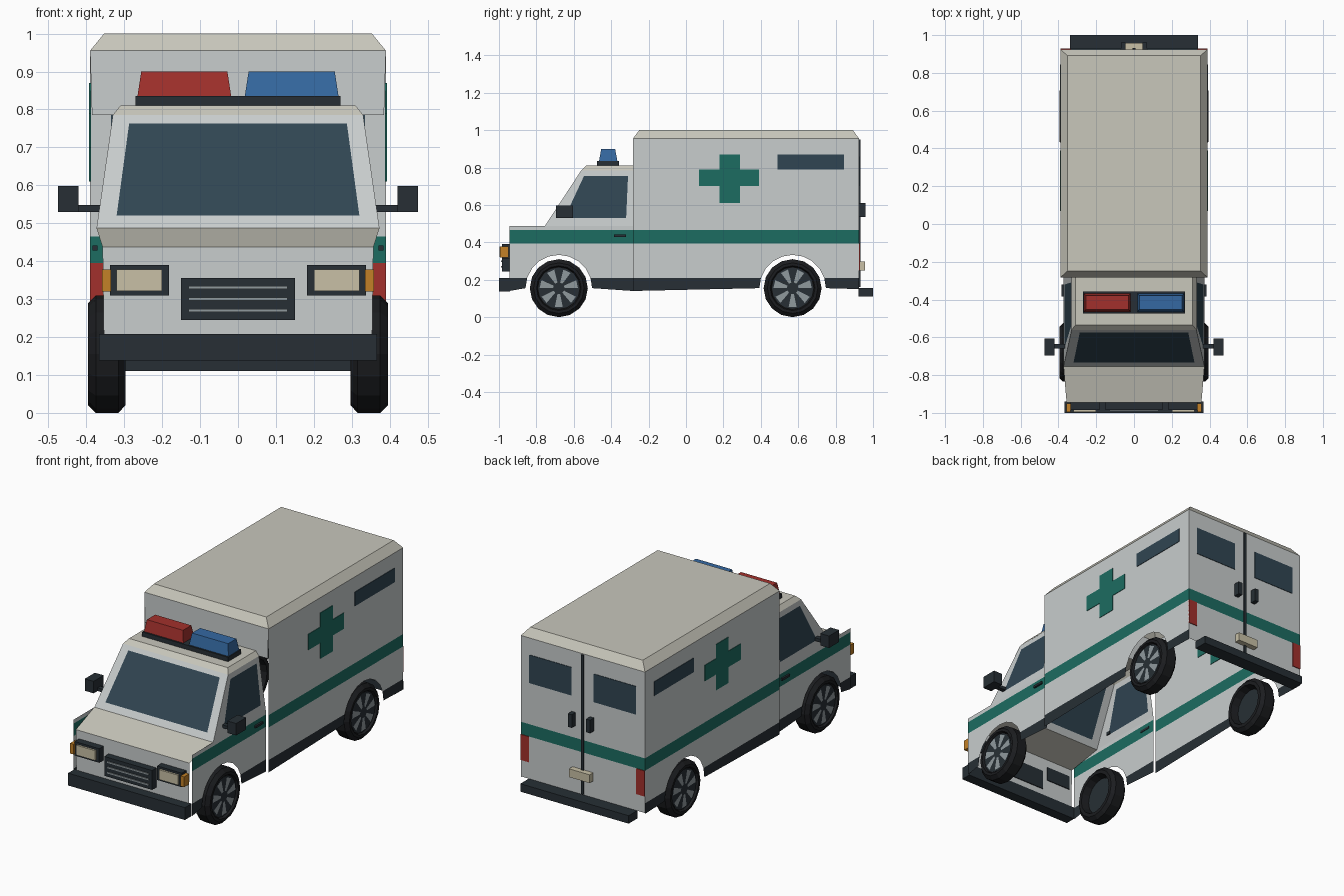
import bpy, bmesh
from math import sin, cos, pi

if "Cube" in bpy.data.objects:
    bpy.data.objects.remove(bpy.data.objects["Cube"])

def material(name, r, g, b):
    m = bpy.data.materials.new(name)
    m.diffuse_color = (r, g, b, 1)
    m.use_nodes = True
    m.node_tree.nodes["Principled BSDF"].inputs["Base Color"].default_value = m.diffuse_color
    return m

WHITE = material("white_paint", .58, .61, .61)
CREAM = material("roof_paint", .58, .57, .50)
TEAL = material("teal", .012, .15, .12)
GLASS = material("glass", .03, .06, .085)
DARK = material("dark_trim", .02, .028, .035)
TYRE = material("tyre_rubber", .011, .012, .014)
RIM = material("rim_metal", .28, .32, .34)
RED = material("red", .36, .03, .025)
BLUE = material("blue", .035, .14, .36)
AMBER = material("amber", .55, .22, .02)
LENS = material("lens", .58, .53, .38)

def mesh(name, verts, faces, mats, index=None, fix_normals=False):
    me = bpy.data.meshes.new(name)
    me.from_pydata(verts, [], faces)
    for m in mats:
        me.materials.append(m)
    if index:
        me.polygons.foreach_set("material_index", index)
    if fix_normals:
        bm = bmesh.new()
        bm.from_mesh(me)
        bmesh.ops.recalc_face_normals(bm, faces=bm.faces)
        bm.to_mesh(me)
        bm.free()
    ob = bpy.data.objects.new(name, me)
    bpy.context.collection.objects.link(ob)
    return ob

def box(name, x, y, z, mat, dx=0, dy=0, floor=True):
    """Box from (min, max) ranges; the top is drawn in by dx, dy."""
    x, y = sorted(x), sorted(y)
    v = [(x[0], y[0], z[0]), (x[1], y[0], z[0]), (x[1], y[1], z[0]), (x[0], y[1], z[0]),
         (x[0] + dx, y[0] + dy, z[1]), (x[1] - dx, y[0] + dy, z[1]),
         (x[1] - dx, y[1] - dy, z[1]), (x[0] + dx, y[1] - dy, z[1])]
    f = [(4, 5, 6, 7), (0, 1, 5, 4), (1, 2, 6, 5), (2, 3, 7, 6), (3, 0, 4, 7)]
    if floor:
        f.append((3, 2, 1, 0))
    return mesh(name, v, f, [mat])

def pane(name, outer, inner):
    """Four-sided frame with a glass face in its opening."""
    f = [(i, (i + 1) % 4, 4 + (i + 1) % 4, 4 + i) for i in range(4)] + [(4, 5, 6, 7)]
    return mesh(name, outer + inner, f, [WHITE, GLASS], [0, 0, 0, 0, 1])

def panel(name, pts, place, out, skirt=True):
    """Flat body panel from a 2D outline, cut into coloured bands by height."""
    bm = bmesh.new()
    face = bm.faces.new([bm.verts.new(place(*p)) for p in pts])
    face.normal_update()
    if face.normal.dot(out) < 0:
        face.normal_flip()
    bmesh.ops.triangulate(bm, faces=bm.faces[:])
    for z in (.21, .395, .465):
        bmesh.ops.bisect_plane(bm, geom=bm.verts[:] + bm.edges[:] + bm.faces[:],
                               plane_co=(0, 0, z), plane_no=(0, 0, 1))
    for f in bm.faces:
        z = f.calc_center_median().z
        f.material_index = 1 if .395 < z < .465 else 2 if skirt and z < .21 else 0
    bmesh.ops.dissolve_limit(bm, angle_limit=.01, verts=bm.verts[:], edges=bm.edges[:],
                             delimit={'MATERIAL'})
    ob = mesh(name, [], [], [WHITE, TEAL, DARK])
    bm.to_mesh(ob.data)
    bm.free()

def lathe(name, profile, centre, s, mat, n=16):
    """Spin (x, radius) points round the axle."""
    v = [(s * x, centre[0] + r * sin(2 * pi * i / n), centre[1] - r * cos(2 * pi * i / n))
         for x, r in profile for i in range(n)]
    f = [(k * n + i, k * n + (i + 1) % n, (k + 1) * n + (i + 1) % n, (k + 1) * n + i)
         for k in range(len(profile) - 1) for i in range(n)]
    f += [tuple(range(n)), tuple(range(len(v) - n, len(v)))]
    return mesh(name, v, f, [mat], fix_normals=True)

def arch(cy, start, end, n=10):
    a = [start + (end - start) * i / n for i in range(n + 1)]
    return [(cy + .178 * cos(t), .155 + .178 * sin(t)) for t in a]

FRONT, REAR, SPLIT = -.68, .57, -.283

# Side outlines in (y, z), with wheel arches
box_side = ([(SPLIT, .955), (SPLIT, .14)] + arch(REAR, pi, 0) + [(.925, .15), (.925, .955)])
cab_side = ([(SPLIT, .487), (SPLIT, .14)] + arch(FRONT, 0, pi) + [(-.945, .14), (-.945, .487)])

def slope_x(z):
    return .373 - (z - .487) * .145

for s, side in ((1, "right"), (-1, "left")):
    panel(side + "_box_side", box_side, lambda y, z: (s * .39, y, z), (s, 0, 0))
    panel(side + "_cab_side", cab_side, lambda y, z: (s * .373, y, z), (s, 0, 0))
    # Cab door window
    o = [(-.755, .487), (SPLIT, .487), (SPLIT, .785), (-.56, .785)]
    g = [(-.65, .53), (-.32, .53), (-.31, .755), (-.545, .755)]
    pts = [[(s * slope_x(z), y, z) for y, z in q][::s] for q in (o, g)]
    pane(side + "_cab_window", *pts)
    # Cross and box window, visible from both sides of the wall
    wall = (s * .387, s * .393)
    c = [(.18, .61), (.29, .61), (.29, .70), (.39, .70), (.39, .79), (.29, .79),
         (.29, .87), (.18, .87), (.18, .79), (.07, .79), (.07, .70), (.18, .70)]
    mesh(side + "_cross", [(x, y, z) for x in wall for y, z in c],
         [tuple(range(12)), tuple(range(12, 24))]
         + [(i, (i + 1) % 12, 12 + (i + 1) % 12, 12 + i) for i in range(12)],
         [TEAL], fix_normals=True)
    box(side + "_box_window", wall, (.49, .845), (.79, .87), GLASS)
    # Rear doors' fittings
    box(side + "_rear_window", (s * .07, s * .335), (.922, .928), (.70, .86), GLASS)
    box(side + "_tail_light", (s * .337, s * .39), (.922, .929), (.25, .395), RED)
    box(side + "_rear_handle", (s * .045, s * .07), (.925, .96), (.535, .61), DARK)
    # Cab fittings
    box(side + "_door_handle", (s * .37, s * .383), (-.385, -.32), (.428, .441), DARK)
    box(side + "_mirror_arm", (s * .36, s * .43), (-.66, -.635), (.53, .548), DARK)
    box(side + "_mirror", (s * .42, s * .475), (-.695, -.605), (.53, .598), DARK)
    box(side + "_headlight_housing", (s * .182, s * .337), (-.985, -.94), (.31, .39), DARK)
    box(side + "_headlight", (s * .2, s * .32), (-.996, -.98), (.322, .378), LENS)
    box(side + "_indicator", (s * .335, s * .358), (-.995, -.95), (.32, .378), AMBER)
    # Wheels
    for cy, end in ((FRONT, "front"), (REAR, "rear")):
        name = f"{end}_{side}_"
        lathe(name + "tyre", [(.34, .03), (.34, .105), (.297, .115), (.297, .135), (.315, .155),
                              (.375, .155), (.395, .135), (.395, .12), (.382, .114), (.382, .03)],
              (cy, .155), s, TYRE)
        lathe(name + "hub", [(.336, .1), (.386, .11)], (cy, .155), s, DARK)
        v, f = [], []
        for k in range(7):
            a = 2 * pi * (k + .5) / 7
            for r, w in ((.03, -.007), (.1, -.021), (.1, .021), (.03, .007)):
                v.append((s * .389, cy + r * sin(a) + w * cos(a), .155 + r * cos(a) - w * sin(a)))
            f.append(tuple(range(4 * k, 4 * k + 4))[::-s])
        mesh(name + "spokes", v, f, [RIM])

# Box ends and roof
panel("rear_wall", [(-.39, .155), (.39, .155), (.39, .955), (-.39, .955)],
      lambda x, z: (x, .925, z), (0, 1, 0), skirt=False)
mesh("box_front_wall", [(-.385, SPLIT, .785), (.385, SPLIT, .785), (.39, SPLIT, .955),
                        (-.39, SPLIT, .955)], [(0, 1, 2, 3)], [WHITE])
box("box_roof", (-.39, .39), (SPLIT, .925), (.955, 1), CREAM, .037, .033, floor=False)
box("rear_door_seam", (-.008, .008), (.922, .932), (.16, .95), DARK)
box("rear_plate_lamp", (-.065, .065), (.925, .957), (.25, .297), LENS)
box("rear_bumper", (-.34, .34), (.922, 1), (.11, .155), DARK)

# Cab shell
pane("windscreen",
     [(-.373, -.755, .487), (.373, -.755, .487), (.33, -.56, .785), (-.33, -.56, .785)],
     [(-.32, -.733, .52), (.32, -.733, .52), (.287, -.574, .763), (-.287, -.574, .763)])
mesh("cab_roof", [(-.33, -.56, .785), (.33, -.56, .785), (.33, SPLIT, .785), (-.33, SPLIT, .785),
                  (-.31, -.535, .81), (.31, -.535, .81), (.31, SPLIT, .81), (-.31, SPLIT, .81)],
     [(0, 1, 5, 4), (1, 2, 6, 5), (3, 0, 4, 7), (4, 5, 6, 7)], [CREAM])
mesh("bonnet", [(-.357, -.945, .437), (.357, -.945, .437), (.373, -.755, .487),
                (-.373, -.755, .487)], [(0, 1, 2, 3)], [CREAM])
mesh("front_panel", [(-.353, -.945, .15), (.353, -.945, .15), (.357, -.945, .437),
                     (-.357, -.945, .437)], [(0, 1, 2, 3)], [WHITE])
box("front_bumper", (-.367, .367), (-1, -.94), (.138, .208), DARK)

# Grille
box("grille", (-.15, .15), (-.985, -.94), (.245, .355), DARK)
for i, z in enumerate((.27, .3, .33)):
    box(f"grille_bar_{i + 1}", (-.13, .13), (-.99, -.98), (z - .004, z + .004), RIM)

# Roof light bar
box("light_bar_base", (-.27, .27), (-.475, -.357), (.81, .835), DARK)
box("red_beacon", (-.265, -.018), (-.465, -.367), (.835, .9), RED, .01, .012)
box("blue_beacon", (.018, .265), (-.465, -.367), (.835, .9), BLUE, .01, .012)
